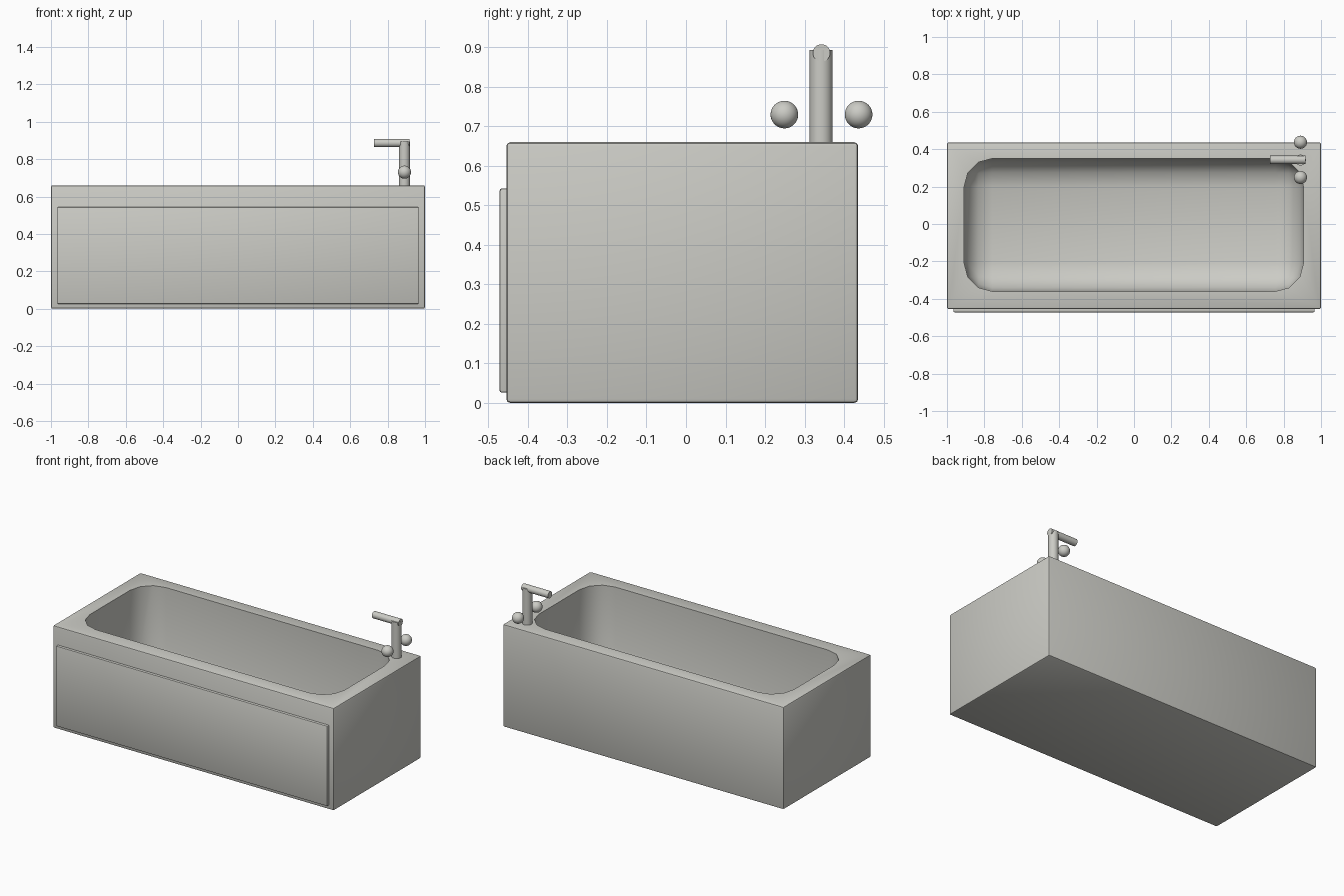
import bpy, bmesh, math
from mathutils import Matrix, Vector

if "Cube" in bpy.data.objects:
    bpy.data.objects.remove(bpy.data.objects["Cube"])

enamel = bpy.data.materials.new("warm_grey")
enamel.diffuse_color = (0.6, 0.6, 0.56, 1)
enamel.use_nodes = True
enamel.node_tree.nodes["Principled BSDF"].inputs["Base Color"].default_value = enamel.diffuse_color


def finish(name, bm):
    mesh = bpy.data.meshes.new(name)
    bm.to_mesh(mesh)
    bm.free()
    mesh.materials.append(enamel)
    ob = bpy.data.objects.new(name, mesh)
    bpy.context.collection.objects.link(ob)
    return ob


def smooth(ob):
    bpy.ops.object.select_all(action='DESELECT')
    ob.select_set(True)
    bpy.context.view_layer.objects.active = ob
    bpy.ops.object.shade_smooth_by_angle(angle=math.radians(40))


def box(name, lo, hi, radius, segments):
    lo, hi = Vector(lo), Vector(hi)
    bm = bmesh.new()
    bmesh.ops.create_cube(bm, size=1, matrix=Matrix.Translation((lo + hi) / 2)
                          @ Matrix.Diagonal((*(hi - lo), 1)))
    bmesh.ops.bevel(bm, geom=bm.edges[:], offset=radius, segments=segments,
                    profile=0.5, affect='EDGES')
    return finish(name, bm)


def rod(name, start, end, radius):
    start, end = Vector(start), Vector(end)
    axis = end - start
    bm = bmesh.new()
    bmesh.ops.create_cone(bm, cap_ends=True, segments=32, radius1=radius, radius2=radius,
                          depth=axis.length, matrix=Matrix.Translation((start + end) / 2)
                          @ axis.to_track_quat('Z', 'Y').to_matrix().to_4x4())
    smooth(finish(name, bm))


# Tub body with a rounded basin cut out of it
tub = box("tub_body", (-1, -0.455, 0), (1, 0.436, 0.66), 0.01, 2)
cutter = box("basin_cutter", (-0.908, -0.36, 0.12), (0.906, 0.35, 1.0), 0.15, 3)
cutter.hide_render = True
cut = tub.modifiers.new("basin", 'BOOLEAN')
cut.operation = 'DIFFERENCE'
cut.solver = 'EXACT'
cut.object = cutter
bpy.ops.object.select_all(action='DESELECT')
tub.select_set(True)
bpy.context.view_layer.objects.active = tub
bpy.ops.object.modifier_apply(modifier=cut.name)
bpy.data.objects.remove(cutter)
smooth(tub)

# Raised front panel
smooth(box("front_panel", (-0.966, -0.472, 0.026), (0.966, -0.44, 0.543), 0.006, 2))

# Tap: upright pipe and spout
rod("tap_pipe", (0.89, 0.342, 0.65), (0.89, 0.342, 0.893), 0.029)
rod("tap_spout", (0.728, 0.343, 0.886), (0.918, 0.343, 0.886), 0.022)

# Round tap knobs either side of the pipe
for side, y in (("front", 0.249), ("back", 0.437)):
    bm = bmesh.new()
    bmesh.ops.create_uvsphere(bm, u_segments=32, v_segments=16, radius=0.035,
                              matrix=Matrix.Translation((0.89, y, 0.73)))
    smooth(finish(side + "_knob", bm))
